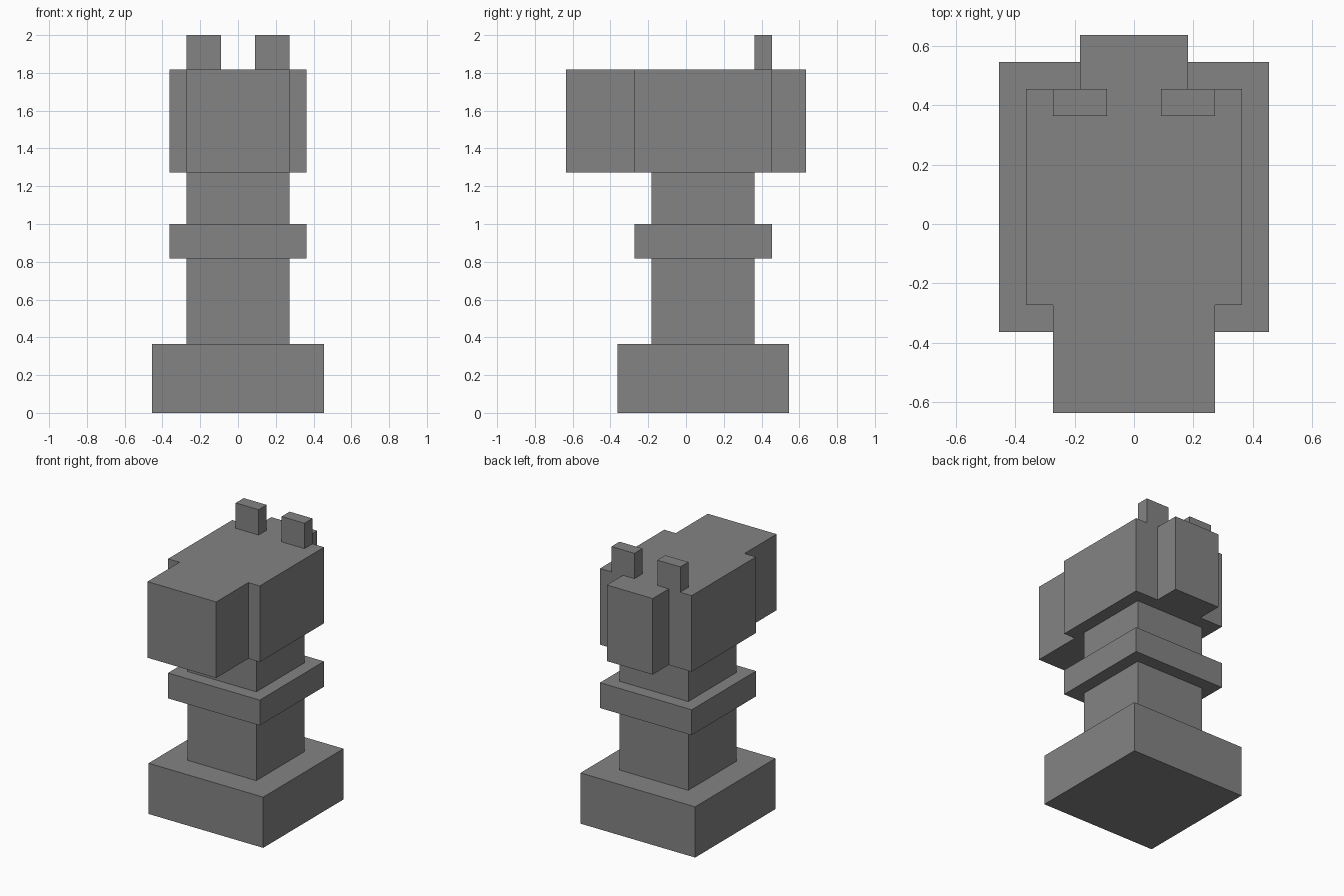
import bpy
import bmesh

cube = bpy.data.objects.get("Cube")
if cube:
    bpy.data.objects.remove(cube, do_unlink=True)

U = 1 / 11  # modelling grid step: the piece is 22 steps tall

grey = bpy.data.materials.new("stone grey")
grey.use_nodes = True
colour = (0.23, 0.23, 0.23, 1)
grey.diffuse_color = colour
grey.node_tree.nodes["Principled BSDF"].inputs["Base Color"].default_value = colour


def prism(name, outline, z0, z1):
    """Extrude a flat outline, in grid steps, from z0 up to z1."""
    bm = bmesh.new()
    face = bm.faces.new([bm.verts.new((x * U, y * U, z0 * U)) for x, y in outline])
    top = bmesh.ops.extrude_face_region(bm, geom=[face])["geom"]
    bmesh.ops.translate(bm, vec=(0, 0, (z1 - z0) * U),
                        verts=[v for v in top if isinstance(v, bmesh.types.BMVert)])
    bmesh.ops.recalc_face_normals(bm, faces=bm.faces)
    mesh = bpy.data.meshes.new(name)
    bm.to_mesh(mesh)
    bm.free()
    mesh.materials.append(grey)
    obj = bpy.data.objects.new(name, mesh)
    bpy.context.collection.objects.link(obj)
    return obj


def block(name, x0, x1, y0, y1, z0, z1):
    return prism(name, [(x0, y0), (x1, y0), (x1, y1), (x0, y1)], z0, z1)


# Square pedestal, shaft and collar
block("base", -5, 5, -4, 6, 0, 4)
block("lower_neck", -3, 3, -2, 4, 4, 9)
block("collar", -4, 4, -3, 5, 9, 11)
block("upper_neck", -3, 3, -2, 4, 11, 14)

# Head with narrower muzzle in front and mane behind, mirrored about x
half = [(3, -7), (3, -3), (4, -3), (4, 5), (2, 5), (2, 7)]
prism("head", half + [(-x, y) for x, y in reversed(half)], 14, 20)

# Ears
for side, name in ((1, "left_ear"), (-1, "right_ear")):
    x0, x1 = sorted((side, side * 3))
    block(name, x0, x1, 4, 5, 20, 22)
